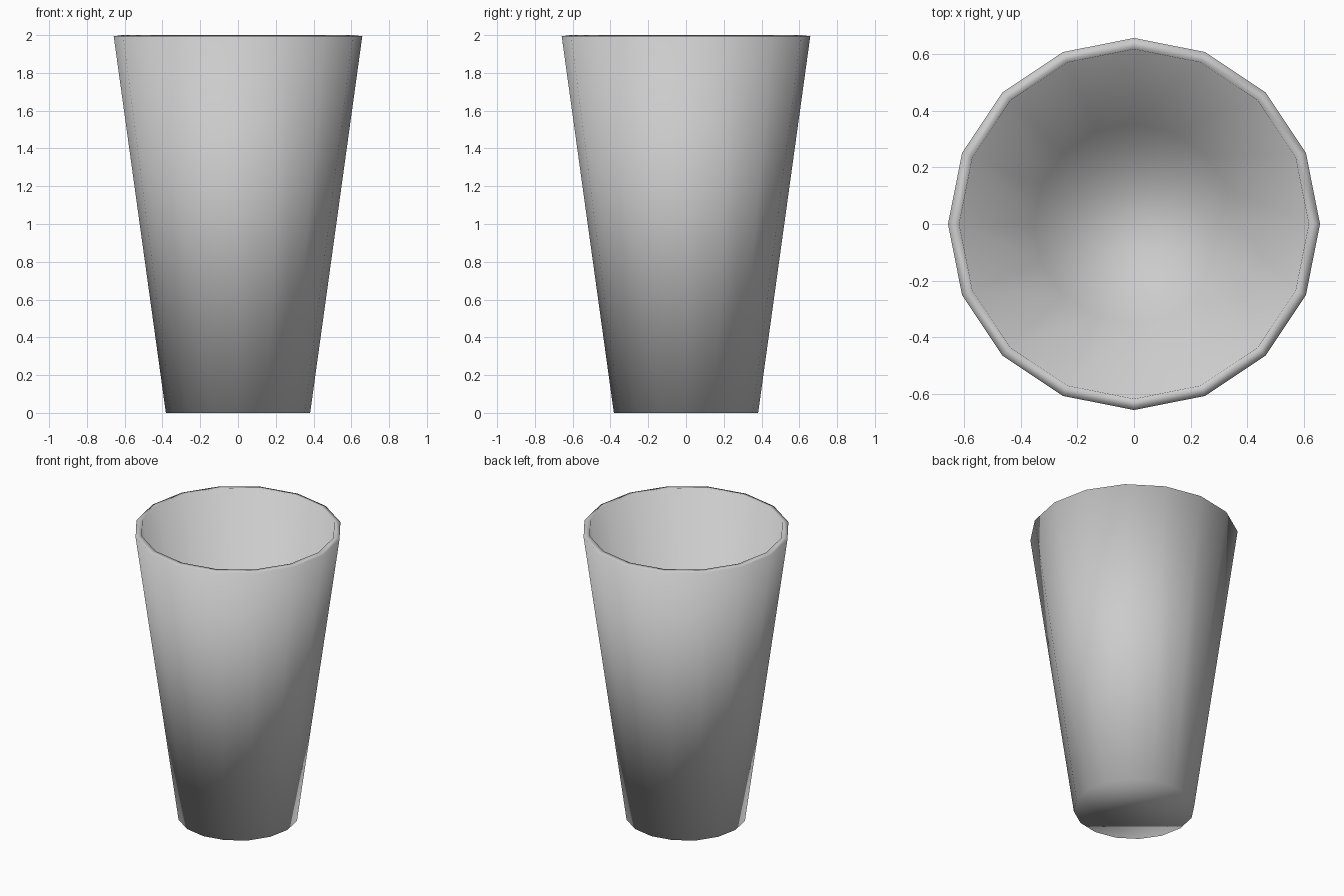
import bpy, bmesh
from mathutils import Matrix

if "Cube" in bpy.data.objects:
    bpy.data.objects.remove(bpy.data.objects["Cube"])

SIDES, HEIGHT, WALL = 16, 1.994, 0.04

# Tapered 16-sided shell, open at the top
mesh = bpy.data.meshes.new("cup")
bm = bmesh.new()
bmesh.ops.create_cone(bm, cap_ends=True, cap_tris=False, segments=SIDES,
                      radius1=0.382, radius2=0.658, depth=HEIGHT,
                      matrix=Matrix.Translation((0, 0, HEIGHT / 2)))
lid = [f for f in bm.faces if f.calc_center_median().z > HEIGHT - 0.01]
bmesh.ops.delete(bm, geom=lid, context='FACES_ONLY')
bmesh.ops.recalc_face_normals(bm, faces=bm.faces)
# Make sure the normals face outward so the wall thickens inward
base = min(bm.faces, key=lambda f: f.calc_center_median().z)
if base.normal.z > 0:
    bmesh.ops.reverse_faces(bm, faces=bm.faces)
for f in bm.faces:
    f.smooth = True
bm.to_mesh(mesh)
bm.free()

cup = bpy.data.objects.new("cup", mesh)
bpy.context.collection.objects.link(cup)

# Wall, floor and rim thickness
solid = cup.modifiers.new("wall_thickness", 'SOLIDIFY')
solid.thickness = WALL
solid.offset = -1
